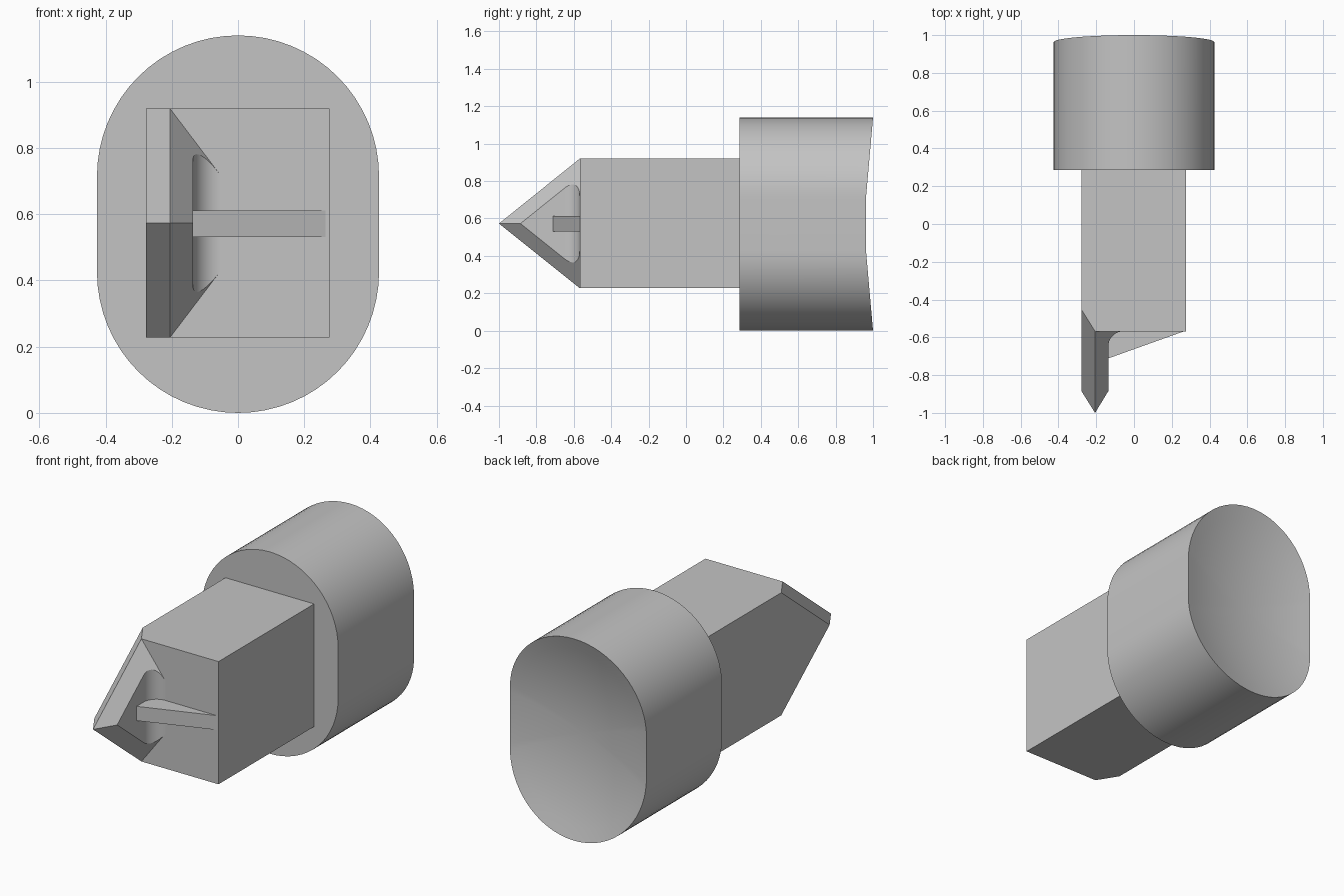
import bpy, bmesh, math
from mathutils import Vector

old = bpy.data.objects.get("Cube")
if old:
    bpy.data.objects.remove(old, do_unlink=True)

grey = bpy.data.materials.new("plain grey")
grey.use_nodes = True
colour = (0.55, 0.55, 0.55, 1)
grey.diffuse_color = colour
grey.node_tree.nodes["Principled BSDF"].inputs["Base Color"].default_value = colour

MID = 0.573            # height of the tooth tip
LOW, HIGH = 0.227, 0.92
LEFT, RIDGE, INNER, RIGHT = -0.278, -0.206, -0.136, 0.276
FRONT = -0.568         # front face of the block
SHANK = 0.285          # front of the rounded base
TIP = Vector((RIDGE, -1, MID))


def finish(bm, name):
    bmesh.ops.recalc_face_normals(bm, faces=bm.faces)
    mesh = bpy.data.meshes.new(name)
    bm.to_mesh(mesh)
    bm.free()
    obj = bpy.data.objects.new(name, mesh)
    bpy.context.collection.objects.link(obj)
    mesh.materials.append(grey)
    return obj


def prism(outline, z0, z1):
    """Extrude a plan outline upward."""
    bm = bmesh.new()
    face = bm.faces.new([bm.verts.new((x, y, z0)) for x, y in outline])
    up = bmesh.ops.extrude_face_region(bm, geom=[face])["geom"]
    bmesh.ops.translate(bm, vec=(0, 0, z1 - z0),
                        verts=[v for v in up if isinstance(v, bmesh.types.BMVert)])
    bmesh.ops.recalc_face_normals(bm, faces=bm.faces)
    return bm


def chamfer(bm, sides):
    """Cut the sloping faces that meet along the tooth ridge."""
    for side_x in sides:
        for end_z in (LOW, HIGH):
            ridge = Vector((RIDGE, FRONT, end_z)) - TIP
            bevel = Vector((side_x, -0.885, MID)) - TIP
            normal = ridge.cross(bevel).normalized()
            if normal.y > 0:
                normal.negate()
            geom = bm.verts[:] + bm.edges[:] + bm.faces[:]
            cut = bmesh.ops.bisect_plane(bm, geom=geom, dist=1e-5, plane_co=TIP,
                                         plane_no=normal, clear_outer=True)
            rim = [e for e in cut["geom_cut"] if isinstance(e, bmesh.types.BMEdge)]
            rim = [e for e in rim if e.is_boundary]
            if rim:
                bmesh.ops.holes_fill(bm, edges=rim, sides=0)


# Square block
bm = prism([(LEFT, SHANK), (LEFT, FRONT), (RIGHT, FRONT), (RIGHT, SHANK)], LOW, HIGH)
chamfer(bm, [LEFT])
parts = [finish(bm, "block")]

# Pointed tooth with a fillet running into the block face
R = 0.08
outline = [(LEFT, FRONT), (LEFT, -1.02), (INNER, -1.02)]
for i in range(13):
    a = math.radians(180 - 90 * i / 12)
    outline.append((INNER + R + R * math.cos(a), FRONT - R + R * math.sin(a)))
bm = prism(outline, LOW, HIGH)
chamfer(bm, [LEFT, INNER])
parts.append(finish(bm, "tooth"))

# Thin rib bracing the tooth
bm = prism([(INNER - 0.01, FRONT + 0.01), (INNER - 0.01, -0.715),
            (0.265, FRONT), (0.265, FRONT + 0.01)], 0.531, 0.612)
parts.append(finish(bm, "rib"))

# Rounded base with a dished back
W, HALF = 0.426, 0.57
oval = []
for turn, shift in ((0, HALF - W), (180, W - HALF)):
    for i in range(33):
        a = math.radians(turn + 180 * i / 32)
        oval.append((W * math.cos(a), W * math.sin(a) + shift))
SPHERE = 1.717


def dish(x, z):
    rim = math.sqrt(SPHERE ** 2 - HALF ** 2)
    return 1 + rim - math.sqrt(SPHERE ** 2 - x * x - z * z)


bm = bmesh.new()
rings = [[bm.verts.new((x, SHANK, z + HALF)) for x, z in oval]]
for step in range(8, 0, -1):
    s = step / 8
    rings.append([bm.verts.new((x * s, dish(x * s, z * s), z * s + HALF))
                  for x, z in oval])
bm.faces.new(rings[0])
n = len(oval)
for a, b in zip(rings, rings[1:]):
    for i in range(n):
        j = (i + 1) % n
        bm.faces.new((a[i], a[j], b[j], b[i]))
centre = bm.verts.new((0, dish(0, 0), HALF))
for i in range(n):
    bm.faces.new((rings[-1][i], rings[-1][(i + 1) % n], centre))
parts.append(finish(bm, "rounded_base"))

# Smooth the curves, keep the edges sharp
bpy.ops.object.select_all(action='DESELECT')
for obj in parts:
    obj.select_set(True)
bpy.context.view_layer.objects.active = parts[0]
bpy.ops.object.shade_smooth_by_angle(angle=math.radians(25))
